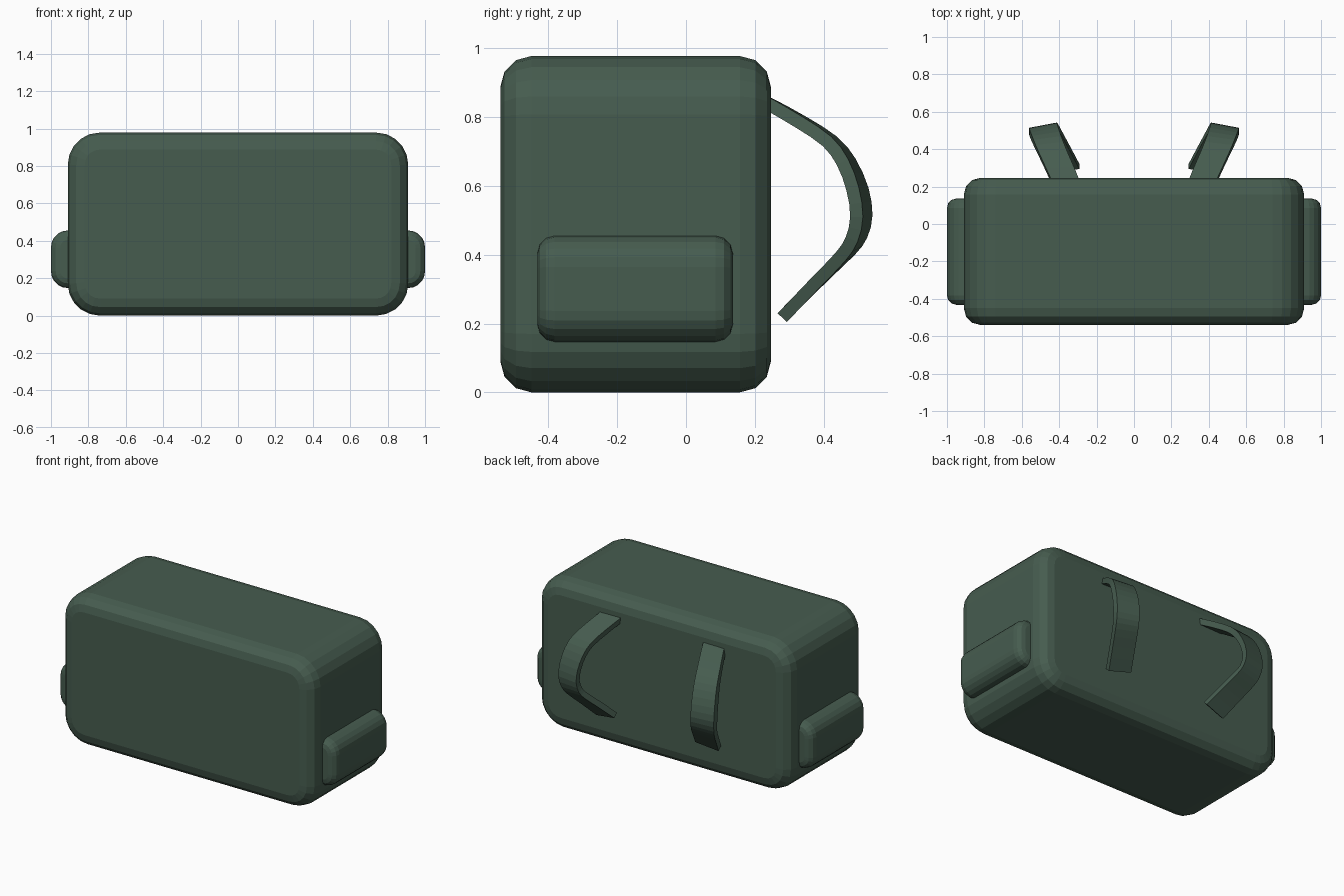
import bpy, bmesh
from mathutils import Vector

if "Cube" in bpy.data.objects:
    bpy.data.objects.remove(bpy.data.objects["Cube"])

green = bpy.data.materials.new("dark green fabric")
green.diffuse_color = (0.061, 0.107, 0.078, 1)
green.use_nodes = True
green.node_tree.nodes["Principled BSDF"].inputs["Base Color"].default_value = green.diffuse_color


def finish(name, bm):
    bmesh.ops.recalc_face_normals(bm, faces=bm.faces[:])
    mesh = bpy.data.meshes.new(name)
    bm.to_mesh(mesh)
    bm.free()
    mesh.materials.append(green)
    obj = bpy.data.objects.new(name, mesh)
    bpy.context.collection.objects.link(obj)
    return obj


def soft_box(name, lo, hi, corner, rim, corner_segs, rim_segs):
    """Box with large rounding along y and a smaller one around its y ends."""
    lo, hi = Vector(lo), Vector(hi)
    bm = bmesh.new()
    bmesh.ops.create_cube(bm, size=1)
    for v in bm.verts:
        v.co = Vector([(lo[i] + hi[i]) / 2 + v.co[i] * (hi[i] - lo[i]) for i in range(3)])
    long_edges = [e for e in bm.edges if abs(e.verts[0].co.y - e.verts[1].co.y) > 1e-4]
    bmesh.ops.bevel(bm, geom=long_edges, offset=corner, offset_type='OFFSET',
                    segments=corner_segs, profile=0.5, affect='EDGES')
    rims = [e for e in bm.edges if abs(e.verts[0].co.y - e.verts[1].co.y) < 1e-4]
    bmesh.ops.bevel(bm, geom=rims, offset=rim, offset_type='OFFSET',
                    segments=rim_segs, profile=0.5, affect='EDGES')
    return finish(name, bm)


def smooth_path(points, steps):
    """Catmull-Rom interpolation through the points."""
    pts = [Vector(p) for p in points]
    pts = [2 * pts[0] - pts[1]] + pts + [2 * pts[-1] - pts[-2]]
    out = []
    for i in range(1, len(pts) - 2):
        a, b, c, d = pts[i - 1:i + 3]
        for k in range(steps):
            t = k / steps
            out.append(0.5 * (2 * b + (c - a) * t + (2 * a - 5 * b + 4 * c - d) * t * t
                              + (3 * b - a - 3 * c + d) * t ** 3))
    return out + [pts[-2]]


# Outer edge of a strap as (y, z), from the top fixing to the loose lower end
STRAP = [(0.215, 0.852), (0.25, 0.832), (0.33, 0.785), (0.41, 0.73), (0.455, 0.67),
         (0.485, 0.59), (0.496, 0.51), (0.482, 0.445), (0.45, 0.395),
         (0.38, 0.322), (0.28, 0.217)]


def strap(name, side, thickness=0.037):
    path = smooth_path(STRAP, 2)
    n = len(path) - 1
    bm = bmesh.new()
    rings = []
    for i, p in enumerate(path):
        t = i / n
        tangent = (path[min(i + 1, n)] - path[max(i - 1, 0)]).normalized()
        off = Vector((0, -tangent.y, tangent.x)) * thickness / 2
        outer = Vector((0.455 + 0.5 * (p.x - 0.25) - 0.03 * t, p.x, p.y))
        # the band twists slightly along its length
        inner = outer + Vector((-0.148, 0.028 * min(1, 2 * t), 0.03 * max(0, 2 * t - 1)))
        ring = []
        for q in (outer + off, inner + off, inner - off, outer - off):
            ring.append(bm.verts.new((q.x * side, q.y, q.z)))
        rings.append(ring)
    for a, b in zip(rings, rings[1:]):
        for k in range(4):
            bm.faces.new((a[k], a[(k + 1) % 4], b[(k + 1) % 4], b[k]))
    bm.faces.new(rings[0])
    bm.faces.new(rings[-1])
    return finish(name, bm)


# Main bag
soft_box("bag_body", (-0.91, -0.54, 0.0), (0.91, 0.247, 0.978), 0.17, 0.09, 5, 3)

# Side pockets and shoulder straps
for label, s in (("right", 1), ("left", -1)):
    xs = sorted((0.70 * s, 1.0 * s))
    soft_box(label + "_pocket", (xs[0], -0.432, 0.147), (xs[1], 0.136, 0.455),
             0.09, 0.05, 5, 3)
    strap(label + "_shoulder_strap", s)
